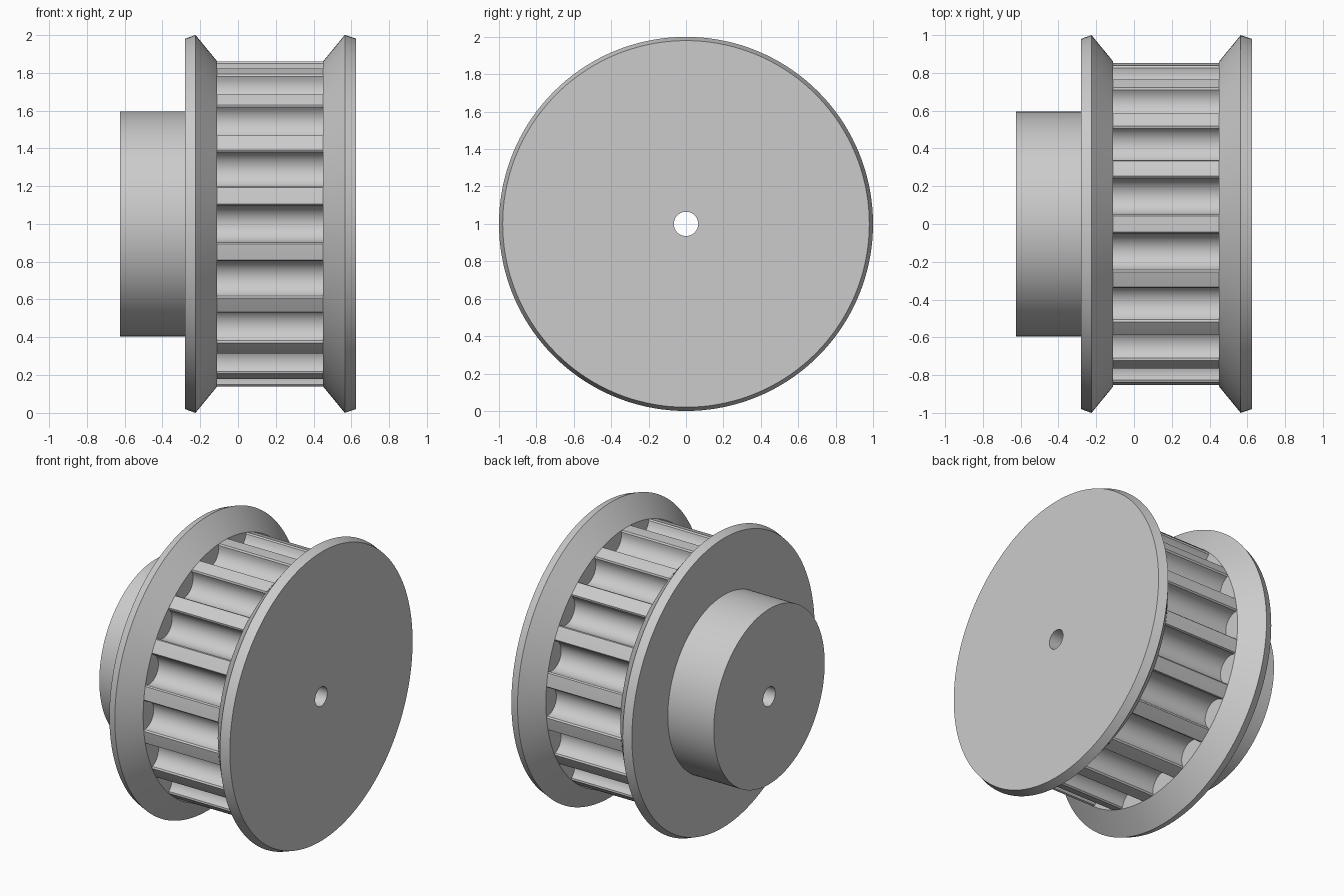
import bpy
from math import sin, cos, pi, radians

if "Cube" in bpy.data.objects:
    bpy.data.objects.remove(bpy.data.objects["Cube"])

SIDES = 144
TEETH = 18
AXIS_Z = 1.0


def skin(name, rings, angle=25):
    """Join closed loops of points, ordered along the outside surface."""
    n = len(rings[0])
    verts = [p for ring in rings for p in ring]
    faces = []
    for i in range(len(rings) - 1):
        a, b = i * n, (i + 1) * n
        for j in range(n):
            k = (j + 1) % n
            faces.append((a + j, b + j, b + k, a + k))
    mesh = bpy.data.meshes.new(name)
    mesh.from_pydata(verts, [], faces)
    mesh.update()
    obj = bpy.data.objects.new(name, mesh)
    bpy.context.collection.objects.link(obj)
    bpy.ops.object.select_all(action='DESELECT')
    obj.select_set(True)
    bpy.context.view_layer.objects.active = obj
    bpy.ops.object.shade_smooth_by_angle(angle=radians(angle))
    return obj


def polar(x, r, a):
    return (x, r * sin(a), AXIS_Z + r * cos(a))


def lathe(name, profile):
    """Revolve an (x, radius) profile about the pulley axis."""
    rings = [[polar(x, r, 2 * pi * j / SIDES) for j in range(SIDES)]
             for x, r in profile]
    return skin(name, rings, 10)


# Hub with the through bore
lathe("hub_and_bore", [(0.625, 0.065), (-0.625, 0.065),
                       (-0.625, 0.595), (-0.28, 0.595)])

# Bevelled flanges on either side of the belt track
lathe("hub_side_flange", [(-0.28, 0.595), (-0.28, 0.98), (-0.225, 1.0),
                          (-0.11, 0.86), (-0.11, 0.74)])
lathe("outer_flange", [(0.45, 0.74), (0.45, 0.86), (0.565, 1.0),
                       (0.625, 0.98), (0.625, 0.065)])

# Toothed belt track: narrow lands alternating with round grooves
R_LAND, R_LIP = 0.86, 0.85
LAND_HALF, LIP_HALF = radians(2.9), radians(3.4)
pitch = 2 * pi / TEETH
groove_r = R_LIP * sin(pitch / 2 - LIP_HALF)
groove_c = R_LIP * cos(pitch / 2 - LIP_HALF)
ARC = 14
outline = []
for t in range(TEETH):
    a0 = t * pitch
    outline += [(R_LAND * sin(a0 + d), R_LAND * cos(a0 + d))
                for d in (-LAND_HALF, 0, LAND_HALF)]
    mid = a0 + pitch / 2
    for s in range(ARC + 1):
        q = pi * s / ARC
        u = -groove_r * cos(q)
        v = groove_c - groove_r * sin(q)
        outline.append((v * sin(mid) + u * cos(mid),
                        v * cos(mid) - u * sin(mid)))
skin("toothed_track", [[(x, y, AXIS_Z + z) for y, z in outline]
                       for x in (-0.11, 0.45)])
